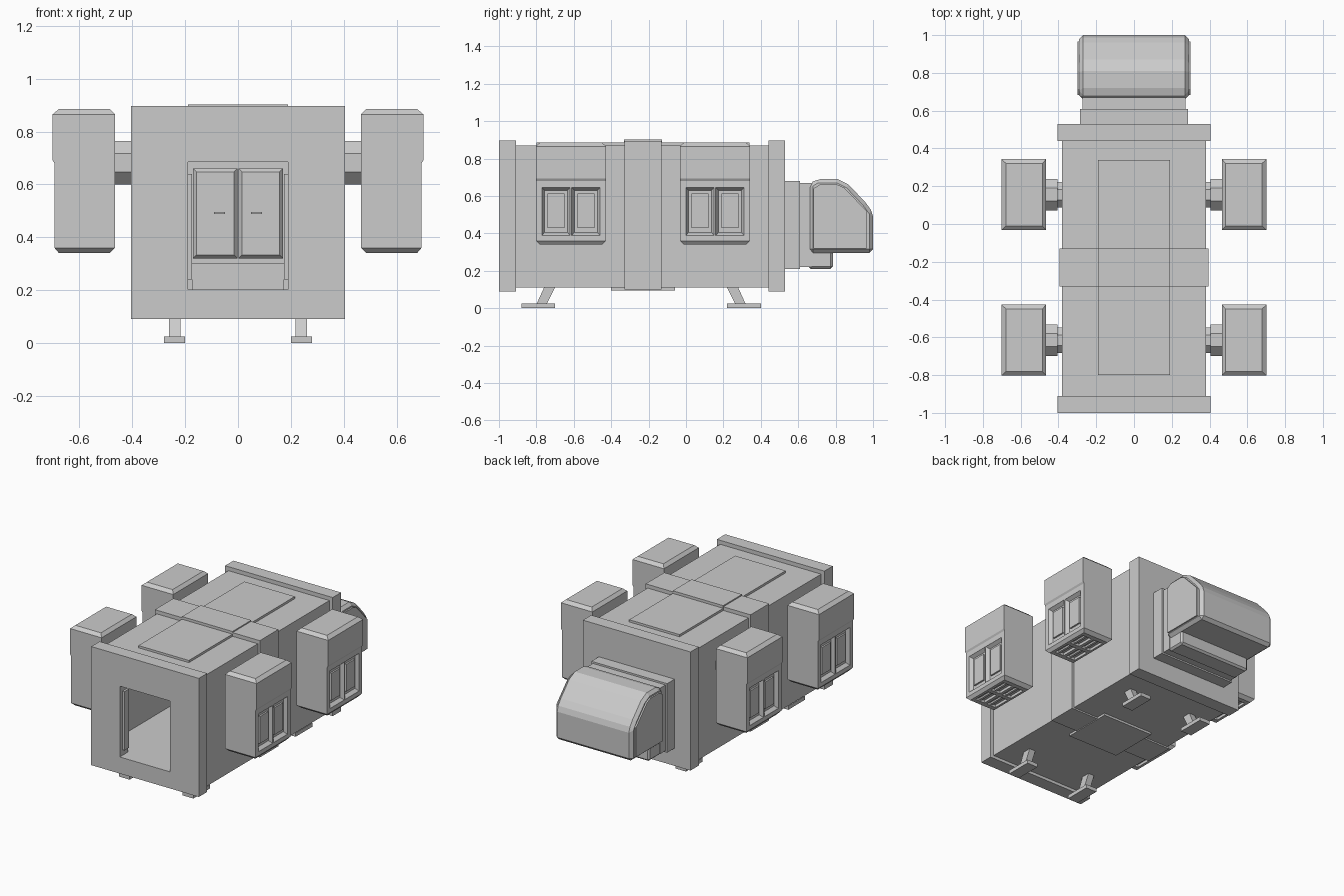
import bpy, bmesh
from math import radians, pi
from mathutils import Matrix

if "Cube" in bpy.data.objects:
    bpy.data.objects.remove(bpy.data.objects["Cube"])

AXES = {'x': lambda a, b, h: (h, a, b), 'y': lambda a, b, h: (a, h, b), 'z': lambda a, b, h: (a, b, h)}


def finish(name, bm, mirror=False):
    bmesh.ops.recalc_face_normals(bm, faces=bm.faces)
    me = bpy.data.meshes.new(name)
    bm.to_mesh(me)
    bm.free()
    ob = bpy.data.objects.new(name, me)
    bpy.context.collection.objects.link(ob)
    if mirror:
        mirror_x(ob)
    return ob


def mirror_x(ob):
    m = ob.modifiers.new("mirror", 'MIRROR')
    m.use_clip = False
    m.use_mirror_merge = False


def loft(name, levels, axis='z', mirror=False):
    """Stack of rectangles (a0, a1, b0, b1, height) joined along an axis."""
    bm, put = bmesh.new(), AXES[axis]
    rings = [[bm.verts.new(put(a, b, h)) for a, b in ((a0, b0), (a1, b0), (a1, b1), (a0, b1))]
             for a0, a1, b0, b1, h in levels]
    for r, s in zip(rings, rings[1:]):
        for i in range(4):
            j = (i + 1) % 4
            bm.faces.new((r[i], r[j], s[j], s[i]))
    bm.faces.new(rings[0])
    bm.faces.new(rings[-1])
    return finish(name, bm, mirror)


def box(name, x0, x1, y0, y1, z0, z1, mirror=False):
    return loft(name, [(x0, x1, y0, y1, z0), (x0, x1, y0, y1, z1)], 'z', mirror)


def prism(name, profile, x0, x1, mirror=False):
    """Side profile (y, z) extruded across x."""
    bm = bmesh.new()
    f = bm.faces.new([bm.verts.new((x0, y, z)) for y, z in profile])
    ext = bmesh.ops.extrude_face_region(bm, geom=[f])['geom']
    bmesh.ops.translate(bm, vec=(x1 - x0, 0, 0), verts=[v for v in ext if isinstance(v, bmesh.types.BMVert)])
    return finish(name, bm, mirror)


def bevel(ob, width, segments=1):
    m = ob.modifiers.new("bevel", 'BEVEL')
    m.width, m.segments, m.limit_method, m.angle_limit = width, segments, 'ANGLE', radians(30)


def cut(ob, cutter):
    m = ob.modifiers.new("cut", 'BOOLEAN')
    m.operation, m.object = 'DIFFERENCE', cutter
    cutter.hide_render = True
    cutter.hide_set(True)


# Hollow hull with flanges and centre band
opening = box("cutter_doorway", -.19, .19, -1.1, .515, .203, .685)
room = box("cutter_room", -.36, .36, -.95, .48, .203, .84)
hull = box("hull", -.38, .38, -.91, .445, .11, .87)
band = box("centre_band", -.395, .395, -.33, -.13, .10, .895)
cut(hull, room)
cut(band, room)
for name, y0, y1 in (("front_flange", -1, -.91), ("rear_flange", .44, .53)):
    cut(box(name, -.405, .405, y0, y1, .09, .897), opening)

# Roof and belly panels
for y0, y1, z in ((-.80, -.33, .885), (-.13, .34, .885), (-.331, -.129, .903)):
    box("roof_panel", -.19, .19, y0, y1, .86, z)
box("belly_panel", -.19, .19, -.40, -.06, .095, .13)

# Doorway trim and inner double door
box("doorway_trim", .175, .195, -.97, -.92, .24, .64, mirror=True)
box("door_step", -.175, .175, .45, .53, .2, .30)
loft("inner_door", [(.002, .17, .32, .66, .53), (.002, .17, .32, .66, .49), (.015, .157, .333, .647, .475)],
     'y', mirror=True)
box("door_handle", .05, .09, .46, .48, .488, .496, mirror=True)

# Side pods with windows, vents and octagonal connectors
for yc in (-.615, .155):
    y0, y1 = yc - .188, yc + .188
    pod = loft("side_pod", [
        (.485, .678, y0 + .022, y1 - .022, .34), (.465, .695, y0, y1, .36), (.465, .695, y0, y1, .68),
        (.465, .702, y0, y1, .692), (.465, .702, y0, y1, .865), (.485, .678, y0 + .022, y1 - .022, .885)])
    for s in (-1, 1):
        wy = yc + s * .08
        cut(pod, loft("cutter_window", [(wy - .076, wy + .076, .388, .645, .71),
                                        (wy - .076, wy + .076, .388, .645, .694),
                                        (wy - .062, wy + .062, .405, .63, .672)], 'x'))
        loft("window_pane", [(wy - .046, wy + .046, .428, .612, .665),
                             (wy - .046, wy + .046, .428, .612, .683)], 'x', mirror=True)
        for x in (.535, .625):
            vy = yc + s * .075
            cut(pod, box("cutter_vent", x - .035, x + .035, vy - .06, vy + .06, .32, .358))
            box("vent_slat", x - .008, x + .008, vy - .06, vy + .06, .347, .362, mirror=True)
    mirror_x(pod)
    for r, x0, x1 in ((.068, .36, .41), (.083, .405, .47)):
        bm = bmesh.new()
        turn = Matrix.Translation(((x0 + x1) / 2, yc, .682)) @ Matrix.Rotation(pi / 2, 4, 'Y') \
            @ Matrix.Rotation(pi / 8, 4, 'Z')
        bmesh.ops.create_cone(bm, cap_ends=True, segments=8, radius1=r / .924, radius2=r / .924,
                              depth=x1 - x0, matrix=turn)
        finish("pod_connector", bm, mirror=True)

# Landing legs, front and rear pairs lean away from the middle
for s in (-1, 1):
    def fy(d):
        return -.24 + s * d
    ya, yb = sorted((fy(.46), fy(.64)))
    box("foot_pad", .20, .28, ya, yb, 0, .025, mirror=True)
    prism("leg_strut", [(fy(.45), .13), (fy(.51), .13), (fy(.56), .02), (fy(.505), .02)], .217, .262, mirror=True)

# Rear docking collars and sloped rear pod
box("rear_collar", -.285, .285, .522, .61, .21, .68)
box("rear_neck", -.273, .273, .60, .67, .22, .668)
shell = prism("rear_pod", [(.66, .295), (1, .295), (1, .51), (.96, .565), (.87, .66), (.81, .69), (.70, .69), (.66, .665)],
              -.29, .29)
bevel(shell, .02)
prism("rear_pod_side_panel", [(.682, .32), (.965, .32), (.965, .52), (.845, .645), (.81, .66), (.715, .66), (.682, .64)],
      .27, .30, mirror=True)
lower = box("rear_pod_base", -.27, .27, .655, .785, .21, .32)
bevel(lower, .012)
